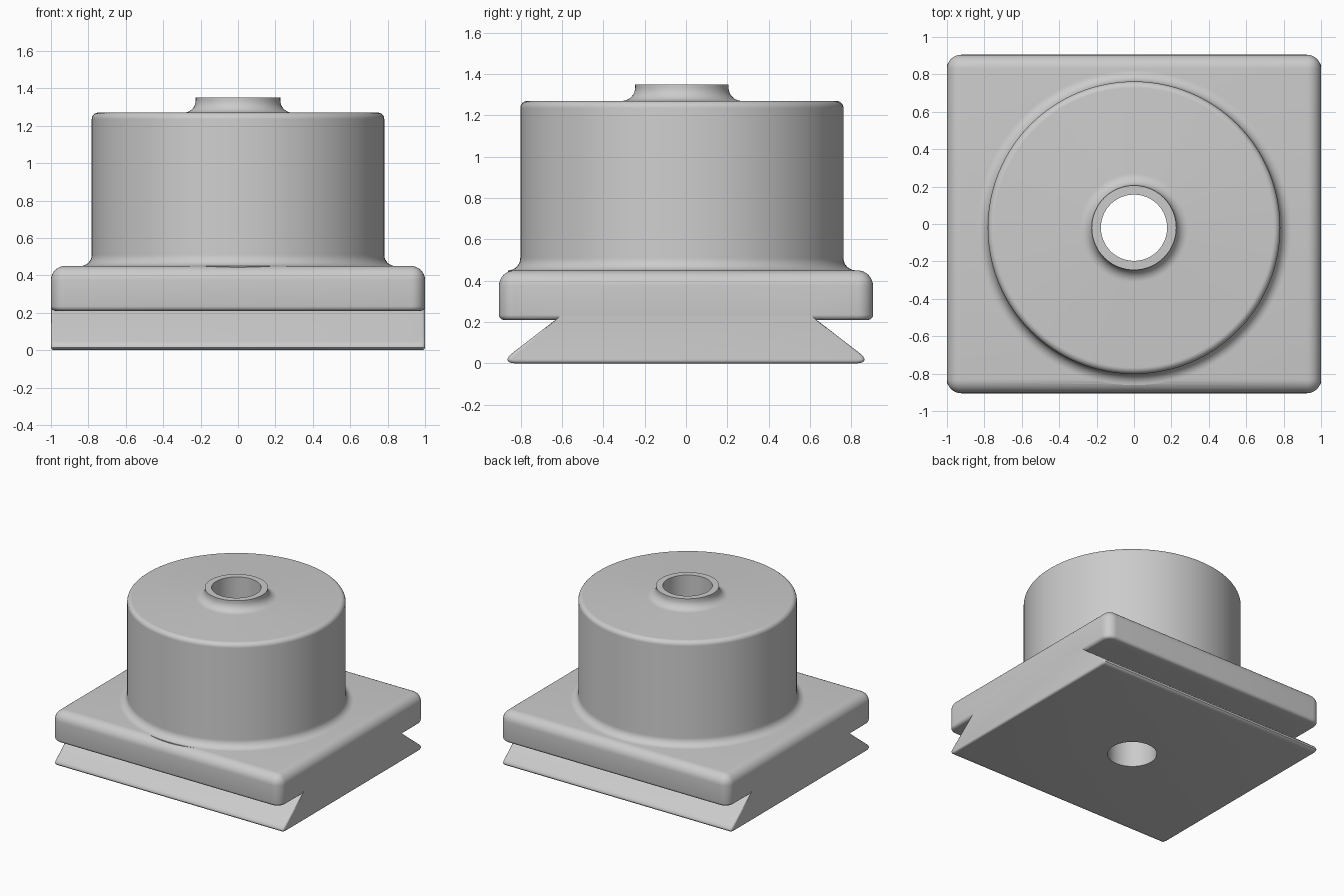
import bpy, bmesh, math

cube = bpy.data.objects.get("Cube")
if cube:
    bpy.data.objects.remove(cube, do_unlink=True)

grey = bpy.data.materials.new("plain grey")
grey.use_nodes = True
COLOUR = (0.6, 0.6, 0.6, 1)
grey.diffuse_color = COLOUR
grey.node_tree.nodes["Principled BSDF"].inputs["Base Color"].default_value = COLOUR

AXIS_Y = -0.02   # the drum sits slightly forward of centre


def finish(bm, name):
    bmesh.ops.recalc_face_normals(bm, faces=bm.faces)
    mesh = bpy.data.meshes.new(name)
    bm.to_mesh(mesh)
    bm.free()
    mesh.materials.append(grey)
    obj = bpy.data.objects.new(name, mesh)
    bpy.context.collection.objects.link(obj)
    return obj


def prism(profile):
    """Extrude a (y, z) outline along x."""
    bm = bmesh.new()
    face = bm.faces.new([bm.verts.new((-1, y, z)) for y, z in profile])
    new = bmesh.ops.extrude_face_region(bm, geom=[face])["geom"]
    bmesh.ops.translate(bm, vec=(2, 0, 0),
                        verts=[v for v in new if isinstance(v, bmesh.types.BMVert)])
    return bm


def round_edges(bm, size, segments, rule):
    """Bevel every edge whose two ends satisfy the rule."""
    edges = [e for e in bm.edges if rule(e.verts[0].co, e.verts[1].co)]
    bmesh.ops.bevel(bm, geom=edges, offset=size, segments=segments,
                    profile=0.5, affect='EDGES', clamp_overlap=True)


def arc(cx, cz, r, start, end, steps=8):
    return [(cx + r * math.cos(math.radians(start + (end - start) * i / steps)),
             cz + r * math.sin(math.radians(start + (end - start) * i / steps)))
            for i in range(steps + 1)]


def revolve(profile, name, steps=128):
    """Spin an (r, z) profile about the drum axis."""
    bm = bmesh.new()
    verts = [bm.verts.new((r, AXIS_Y, z)) for r, z in profile]
    edges = [bm.edges.new(pair) for pair in zip(verts, verts[1:])]
    bmesh.ops.spin(bm, geom=verts + edges, cent=(0, AXIS_Y, 0), axis=(0, 0, 1),
                   angle=math.tau, steps=steps)
    bmesh.ops.remove_doubles(bm, verts=bm.verts, dist=0.0005)
    return finish(bm, name)


def combine(target, other, operation):
    mod = target.modifiers.new(operation.lower(), 'BOOLEAN')
    mod.operation, mod.object, mod.solver = operation, other, 'EXACT'
    bpy.context.view_layer.objects.active = target
    bpy.ops.object.modifier_apply(modifier=mod.name)
    bpy.data.objects.remove(other, do_unlink=True)


# Square mounting plate with rounded top, corners and lower rim
bm = prism([(-0.905, 0.21), (0.905, 0.21), (0.905, 0.45), (-0.905, 0.45)])
round_edges(bm, 0.075, 8, lambda a, b: a.z > 0.4 or b.z > 0.4)
round_edges(bm, 0.025, 4, lambda a, b: a.z < 0.22 and b.z < 0.22)
base = finish(bm, "mounting_plate")

# Dovetail slide under the plate, with rounded tips and ends
half = [(0.905, 0), (0.613, 0.225), (0.613, 0.3)]
bm = prism(half + [(-y, z) for y, z in reversed(half)])
round_edges(bm, 0.08, 6, lambda a, b: a.z < 0.01 and b.z < 0.01 and a.x * b.x < 0)
round_edges(bm, 0.02, 4, lambda a, b: a.x * b.x > 0 and a.z < 0.23 and b.z < 0.23)
combine(base, finish(bm, "dovetail_slide"), 'UNION')

# Drum and top collar with concave fillets
drum = [(0, 0.35), (0.84, 0.35)]
drum += arc(0.842, 0.51, 0.06, 270, 180)
drum += arc(0.747, 1.235, 0.035, 0, 90)
drum += arc(0.291, 1.335, 0.065, 270, 180)
drum += [(0.226, 1.35), (0, 1.35)]
combine(base, revolve(drum, "drum"), 'UNION')

# Bore through the whole body
bore = revolve([(0, -0.2), (0.177, -0.2), (0.177, 1.6), (0, 1.6)], "bore_cutter")
combine(base, bore, 'DIFFERENCE')

base.name = "dovetail_drum_mount"
bpy.ops.object.select_all(action='DESELECT')
base.select_set(True)
bpy.context.view_layer.objects.active = base
bpy.ops.object.shade_smooth_by_angle(angle=math.radians(30))
